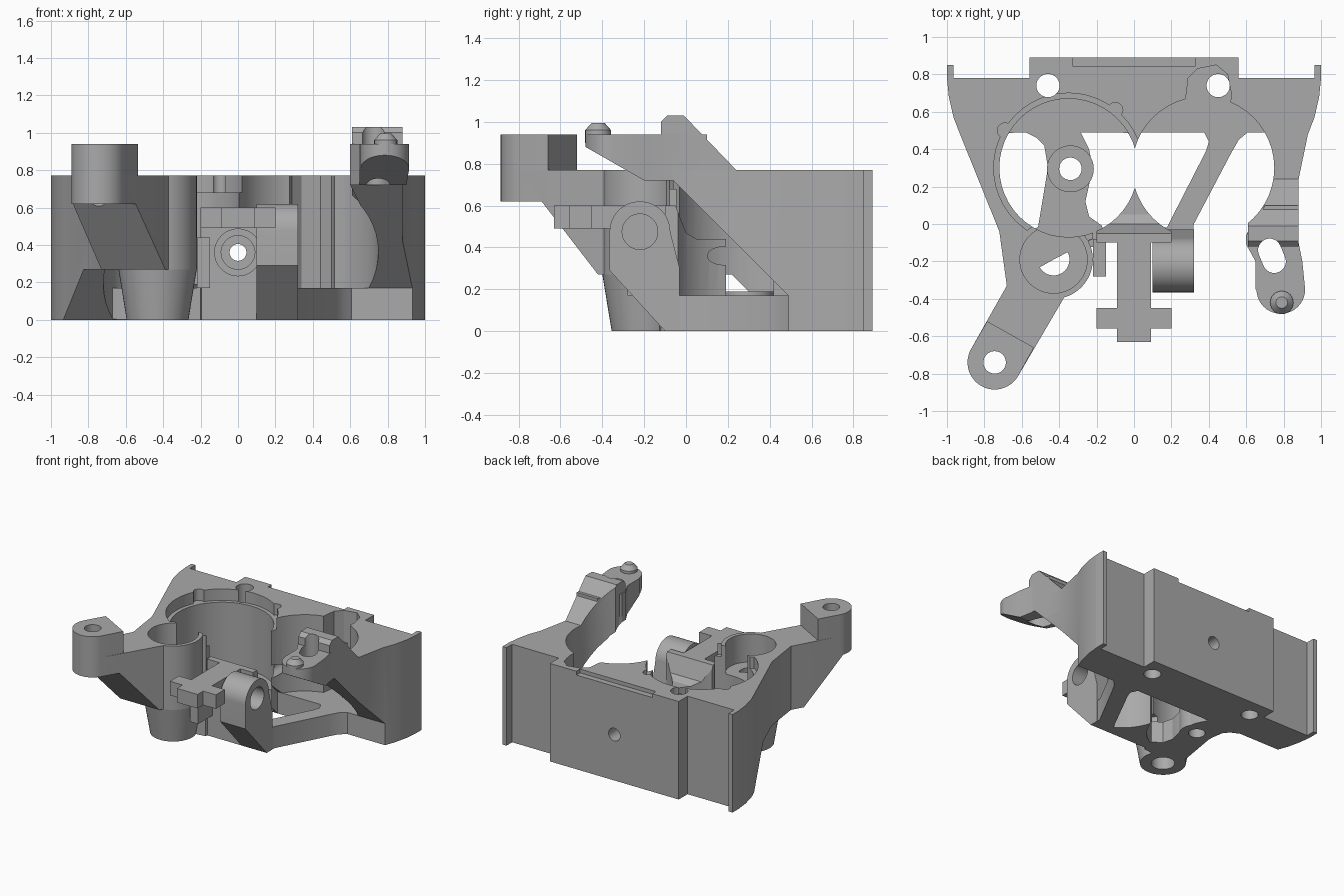
import bpy, bmesh
from math import cos, sin, radians, hypot

cube = bpy.data.objects.get("Cube")
if cube:
    bpy.data.objects.remove(cube, do_unlink=True)

grey = bpy.data.materials.new("plain grey")
grey.use_nodes = True
grey.diffuse_color = (0.4, 0.4, 0.4, 1)
grey.node_tree.nodes["Principled BSDF"].inputs["Base Color"].default_value = (0.4, 0.4, 0.4, 1)


def arc(cx, cy, r, a=0, b=360, n=48):
    """Points along an arc; a full circle does not repeat its first point."""
    last = n if b - a < 360 else n - 1
    return [(cx + r * cos(radians(a + (b - a) * i / n)),
             cy + r * sin(radians(a + (b - a) * i / n))) for i in range(last + 1)]


def stadium(ax, ay, bx, by, r):
    """Slot outline around the segment from a (upper) to b (lower)."""
    d = hypot(bx - ax, by - ay)
    nx, ny = (by - ay) / d, (ax - bx) / d
    return ([(ax - r * nx * cos(radians(t)) + r * ny * sin(radians(t)),
              ay - r * ny * cos(radians(t)) - r * nx * sin(radians(t))) for t in range(0, 181, 15)]
            + [(bx + r * nx * cos(radians(t)) - r * ny * sin(radians(t)),
                by + r * ny * cos(radians(t)) + r * nx * sin(radians(t))) for t in range(0, 181, 15)])


def prism(name, pts, lo, hi, axis="z", taper=1.0):
    """Extrude a profile along an axis; taper scales the far end about its middle."""
    place = {"z": lambda a, b, h: (a, b, h),
             "x": lambda a, b, h: (h, a, b),
             "y": lambda a, b, h: (a, h, b)}[axis]
    ca = sum(p[0] for p in pts) / len(pts)
    cb = sum(p[1] for p in pts) / len(pts)
    bm = bmesh.new()
    low = [bm.verts.new(place(a, b, lo)) for a, b in pts]
    top = [bm.verts.new(place(ca + (a - ca) * taper, cb + (b - cb) * taper, hi)) for a, b in pts]
    bm.faces.new(low)
    bm.faces.new(top)
    for i in range(len(pts)):
        j = (i + 1) % len(pts)
        bm.faces.new((low[i], low[j], top[j], top[i]))
    bmesh.ops.recalc_face_normals(bm, faces=bm.faces)
    mesh = bpy.data.meshes.new(name)
    bm.to_mesh(mesh)
    bm.free()
    mesh.materials.append(grey)
    obj = bpy.data.objects.new(name, mesh)
    bpy.context.collection.objects.link(obj)
    return obj


def box(name, x0, x1, y0, y1, z0, z1):
    return prism(name, [(x0, y0), (x1, y0), (x1, y1), (x0, y1)], z0, z1)


def boolean(obj, others, operation="DIFFERENCE"):
    """Apply booleans one after another and discard the tools."""
    for other in others:
        mod = obj.modifiers.new("cut", "BOOLEAN")
        mod.operation, mod.solver, mod.object = operation, "EXACT", other
        bpy.context.view_layer.update()
        done = bpy.data.meshes.new_from_object(obj.evaluated_get(bpy.context.evaluated_depsgraph_get()))
        obj.modifiers.clear()
        obj.data = done
        bpy.data.objects.remove(other, do_unlink=True)
    return obj


def hole(x, y, r, lo=-0.1, hi=1.2, axis="z"):
    return prism("cutter", arc(x, y, r), lo, hi, axis)


LEFT_BORE, RIGHT_BORE = (-0.35, 0.30, 0.37), (0.37, 0.30, 0.38)
POST = (-0.43, -0.19)


def lower_bore(bore):
    """Bore that stops at the straight edge of the rear floor."""
    return prism("cutter", [(x, min(y, 0.488)) for x, y in arc(*bore)], -0.1, 1.2)


# Rear housing with side walls
side = [(1, 0.78), (0.99, 0.68), (0.965, 0.57), (0.93, 0.48)]
plan = [(-0.56, 0.78), (-0.56, 0.89), (0.56, 0.89), (0.56, 0.78)] + side
plan += [(0.88, 0.24), (0.88, -0.06), (0.6, -0.06), (0.67, 0.08), (0.6, 0.3), (-0.2, 0.3),
         (-0.22, -0.08), (-0.43, -0.19), (-0.68, -0.33), (-0.72, -0.04)]
plan += [(-x, y) for x, y in reversed(side)]
housing = prism("housing", plan, 0, 0.77)
boolean(housing, [
    prism("cutter", [(-0.5, 0.72), (-0.06, 0.72), (0.49, 0.17), (0.49, -0.1), (-0.5, -0.1)], 0, 1.1, "x"),
    prism("cutter", [(-0.5, 0.27), (0.22, 0.27), (0.49, 0), (0.49, -0.1), (-0.5, -0.1)], -1.1, 0.02, "x"),
    lower_bore(LEFT_BORE), lower_bore(RIGHT_BORE),
    hole(*LEFT_BORE, 0.17), hole(*RIGHT_BORE, 0.17),
    hole(-0.35, 0.3, 0.4, 0.68),
    hole(-0.1, 0.61, 0.04, 0.68), hole(-0.69, 0.5, 0.04, 0.68),
    prism("cutter", [(0.25, 0.45), (0.29, 0.78), (0.34, 0.83), (0.44, 0.85), (0.5, 0.8),
                     (0.52, 0.7), (0.5, 0.45)], 0.17, 1.2),
    hole(-0.46, 0.74, 0.062), hole(0.45, 0.74, 0.062),
    hole(0, 0.36, 0.05, 0.3, 1, "y"),
    hole(*POST, 0.18, 0.55),
    box("cutter", -0.33, 0.33, 0.845, 1, 0.74, 1)])

# Thin lips at the rear corners
for name, s in (("left_lip", 1), ("right_lip", -1)):
    x0, x1 = sorted((s * 0.965, s))
    box(name, x0, x1, 0.77, 0.85, 0, 0.77)

# Low frame under the bores
boolean(prism("frame_strut_left", [(0.37, 0.5), (0.4, 0.44), (0.385, 0.39), (0.17, -0.03), (0.1, -0.1),
                                   (0.31, -0.1), (0.32, 0), (0.52, 0.38), (0.56, 0.45), (0.62, 0.5)], 0, 0.17),
        [hole(0.45, 0.74, 0.06)])
boolean(prism("frame_strut_right", [(-0.29, 0.5), (-0.24, 0.4), (-0.22, 0.3), (-0.26, 0.12), (-0.24, 0.04),
                                    (-0.17, -0.01), (-0.2, -0.12), (-0.4, -0.14), (-0.52, -0.06),
                                    (-0.46, 0.3), (-0.48, 0.42), (-0.52, 0.46), (-0.6, 0.5)], 0, 0.17),
        [hole(-0.34, 0.295, 0.06), hole(*POST, 0.085)])
boolean(prism("frame_boss", arc(-0.34, 0.295, 0.125), 0, 0.19), [hole(-0.34, 0.295, 0.06)])
box("frame_front", -0.24, 0.31, -0.1, -0.02, 0, 0.17)

# Hollow post
boolean(prism("post_top", arc(*POST, 0.21), 0.27, 0.77),
        [hole(*POST, 0.085), hole(*POST, 0.18, 0.55), hole(*LEFT_BORE)])
boolean(prism("post_foot", arc(*POST, 0.165), 0, 0.27, taper=1.27),
        [hole(*POST, 0.085), hole(*LEFT_BORE, 0.17)])

# Long front arm with raised tip
TIP = (-0.745, -0.74)
tip_arc = arc(*TIP, 0.145, 150, 330, 24)
boolean(prism("long_arm", tip_arc + [(-0.36, -0.37), (-0.42, -0.19), (-0.6, -0.1), (-0.69, -0.2), (-0.68, -0.33)],
              0.27, 0.77),
        [prism("cutter", [(-1, 0.62), (-0.69, 0.62), (-0.42, 0.27), (-0.42, -0.1), (-1, -0.1)], -1.1, 0, "x"),
         hole(*TIP, 0.06), hole(*POST, 0.18, 0.55), hole(*POST, 0.085), hole(*LEFT_BORE)])
boolean(prism("long_arm_tip", tip_arc + [(-0.535, -0.66), (-0.785, -0.52)], 0.62, 0.94), [hole(*TIP, 0.06)])

# Short raised arm with slot, ridge and peg
boolean(prism("short_arm", [(0.65, -0.2), (0.65, -0.35)] + arc(0.785, -0.35, 0.13, 180, 360, 20)
              + [(0.9, -0.2), (0.88, -0.1), (0.88, 0.1), (0.7, 0.1), (0.65, 0), (0.6, -0.06), (0.6, -0.11)],
              0.7, 0.94),
        [prism("cutter", [(-0.6, 0.95), (-0.48, 0.88), (-0.2, 0.72), (0, 0.72), (0, 0.5), (-0.6, 0.5)], 0, 1, "x"),
         prism("cutter", stadium(0.725, -0.14, 0.75, -0.2, 0.062), 0, 1.2)])
boolean(prism("short_arm_ridge", [(-0.12, 0.73), (-0.12, 1.0), (-0.09, 1.03), (-0.01, 1.03), (0.24, 0.77),
                                  (0.24, 0.6), (0.07, 0.6), (-0.06, 0.73)], 0.61, 0.88, "x"),
        [hole(*RIGHT_BORE), prism("cutter", stadium(0.725, -0.14, 0.75, -0.2, 0.062), 0, 1.2)])
prism("peg_base", arc(0.79, -0.42, 0.062, n=24), 0.9, 0.96)
prism("peg_cap", arc(0.79, -0.42, 0.062, n=24), 0.96, 0.995, taper=0.5)

# Centre column between the bores
boolean(prism("centre_column", [(-0.1, 0), (-0.1, 0.6), (-0.05, 0.6), (0, 0.47), (0.05, 0.44),
                                (0.19, 0.44), (0.19, 0)], -0.2, 0.2, "x"),
        [hole(*LEFT_BORE), hole(*RIGHT_BORE),
         hole(0, 0.36, 0.045, -0.5, 0.5, "y"), hole(0, 0.36, 0.09, -0.5, -0.03, "y"),
         hole(0, 0.36, 0.125, -0.5, -0.08, "y")])
box("column_side_block", -0.22, -0.15, -0.28, -0.08, 0.17, 0.44)

# Cross-shaped front tab
bar = [(0.09, -0.63), (0.09, -0.56), (0.2, -0.56), (0.2, -0.45), (0.09, -0.45), (0.09, -0.05)]
prism("front_tab", bar + [(-x, y) for x, y in reversed(bar)], 0.49, 0.6)

# Pivot lug
boolean(prism("pivot_lug", arc(-0.22, 0.475, 0.145, 0, 180, 24)
              + [(-0.365, 0.29), (-0.1, 0), (-0.03, 0), (-0.03, 0.3)], 0.1, 0.32, "x"),
        [hole(-0.22, 0.475, 0.085, 0.13, 0.5, "x")])

# Smooth curved walls, crisp edges
bpy.ops.object.select_all(action="DESELECT")
for obj in bpy.context.collection.objects:
    if obj.type == "MESH" and grey.name in obj.data.materials:
        obj.select_set(True)
        bpy.context.view_layer.objects.active = obj
bpy.ops.object.shade_smooth_by_angle(angle=radians(25))
